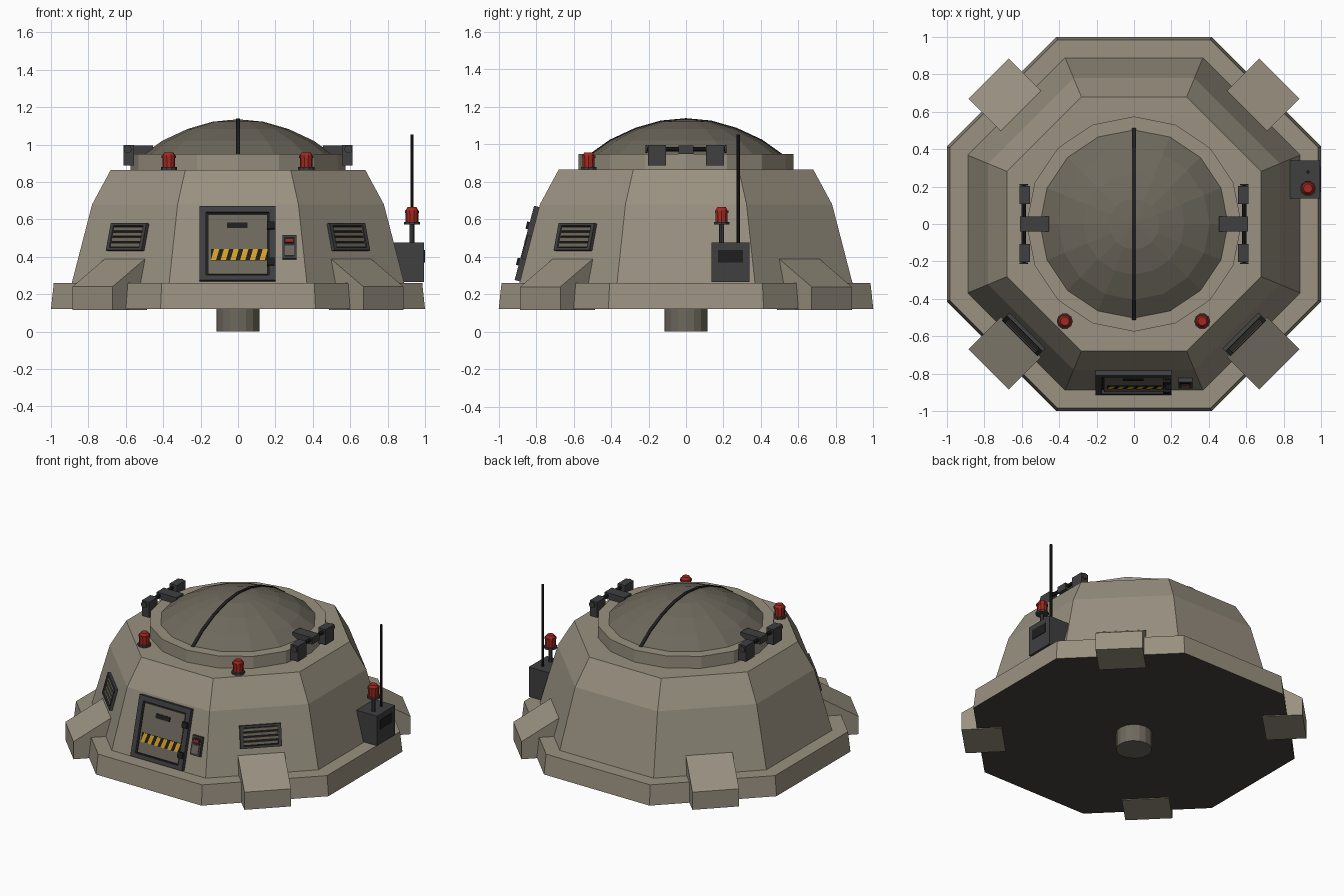
import bpy, bmesh, math
from mathutils import Matrix, Vector

if "Cube" in bpy.data.objects:
    bpy.data.objects.remove(bpy.data.objects["Cube"])


def material(name, rgb):
    m = bpy.data.materials.new(name)
    m.diffuse_color = (*rgb, 1)
    m.use_nodes = True
    m.node_tree.nodes["Principled BSDF"].inputs["Base Color"].default_value = m.diffuse_color
    return m


STONE = material("beige plating", (0.32, 0.285, 0.22))
OLIVE = material("dark olive metal", (0.155, 0.14, 0.108))
UNDER = material("underside brown", (0.06, 0.055, 0.047))
GREY = material("dark grey", (0.05, 0.05, 0.053))
BLACK = material("black", (0.013, 0.013, 0.014))
RED = material("warning red", (0.36, 0.022, 0.014))
YELLOW = material("hazard yellow", (0.66, 0.36, 0.02))
I = Matrix.Identity(4)


def finish(name, bm, mats, M=I):
    bmesh.ops.recalc_face_normals(bm, faces=bm.faces)
    me = bpy.data.meshes.new(name)
    bm.to_mesh(me)
    bm.free()
    for m in mats:
        me.materials.append(m)
    ob = bpy.data.objects.new(name, me)
    ob.matrix_world = M
    bpy.context.collection.objects.link(ob)
    return ob


def lathe(name, mat, profile, n, M=I, octa=False):
    """Stacked regular polygons; octa treats radii as apothems with flat sides facing the axes."""
    bm = bmesh.new()
    k = 1 / math.cos(math.pi / n) if octa else 1
    off = math.pi / n if octa else 0
    rings = []
    for r, z in profile:
        if r == 0:
            rings.append([bm.verts.new((0, 0, z))])
        else:
            rings.append([bm.verts.new((r * k * math.cos(off + math.tau * i / n),
                                        r * k * math.sin(off + math.tau * i / n), z)) for i in range(n)])
    for a, b in zip(rings, rings[1:]):
        for i in range(n):
            j = (i + 1) % n
            bm.faces.new([a[i], a[j], b[0]] if len(b) == 1 else [a[i], a[j], b[j], b[i]])
    for r in (rings[0], rings[-1]):
        if len(r) > 1:
            bm.faces.new(r)
    return finish(name, bm, [mat], M)


def boxes(name, mat, items, M=I):
    """Boxes given as x0, x1, y0, y1, z0, z1."""
    bm = bmesh.new()
    for x0, x1, y0, y1, z0, z1 in items:
        T = Matrix.Translation(((x0 + x1) / 2, (y0 + y1) / 2, (z0 + z1) / 2))
        S = Matrix.Diagonal((x1 - x0, y1 - y0, z1 - z0, 1))
        bmesh.ops.create_cube(bm, size=1, matrix=T @ S)
    return finish(name, bm, [mat], M)


def extrude_poly(name, mat, points, vec, M=I):
    bm = bmesh.new()
    f = bm.faces.new([bm.verts.new(p) for p in points])
    ext = bmesh.ops.extrude_face_region(bm, geom=[f])["geom"]
    bmesh.ops.translate(bm, vec=vec, verts=[g for g in ext if isinstance(g, bmesh.types.BMVert)])
    if not f.is_valid or len(bm.faces) < len(points) + 2:
        bm.faces.new([v for v in bm.verts][:len(points)])
    return finish(name, bm, [mat], M)


def wall(angle, z):
    """Frame on the lower sloped wall: x along it, y up the slope, z outward."""
    o = Vector((math.cos(angle), math.sin(angle), 0))
    t = Vector((-o.y, o.x, 0))
    s = (Vector((0, 0, 0.42)) - o * 0.11).normalized()
    n = t.cross(s)
    p = o * (0.89 - (z - 0.26) * 0.11 / 0.42) + Vector((0, 0, z))
    M = Matrix((t, s, n)).transposed().to_4x4()
    M.translation = p
    return M


# Main shell
base = lathe("base_skirt", STONE, [(1.0, 0.12), (0.985, 0.26)], 8, octa=True)
base.data.materials.append(UNDER)
for p in base.data.polygons:
    if p.normal.z < -0.9:
        p.material_index = 1
lathe("bunker_wall", STONE, [(0.89, 0.255), (0.78, 0.68), (0.68, 0.865)], 8, octa=True)
lathe("roof_ring", STONE, [(0.575, 0.86), (0.575, 0.95)], 16)
dome_profile = [(0.51, 0.945), (0.405, 1.02), (0.27, 1.083), (0.135, 1.122), (0, 1.135)]
lathe("dome", OLIVE, dome_profile, 16)
lathe("bottom_post", OLIVE, [(0.115, 0), (0.115, 0.125)], 16)

# Dark seam strip over the dome
arc = [(-r, z) for r, z in dome_profile] + [(r, z) for r, z in dome_profile[-2::-1]]
bm = bmesh.new()
rows = [[bm.verts.new((x, y * 1.005, z + dz)) for x, dz in
         ((-0.011, -0.01), (-0.011, 0.005), (0.011, 0.005), (0.011, -0.01))] for y, z in arc]
for a, b in zip(rows, rows[1:]):
    for i in range(4):
        bm.faces.new([a[i], a[(i + 1) % 4], b[(i + 1) % 4], b[i]])
bm.faces.new(rows[0])
bm.faces.new(rows[-1])
finish("dome_seam", bm, [BLACK])

# Corner buttresses
for k in range(4):
    R = Matrix.Rotation(math.pi / 4 + k * math.pi / 2, 4, 'Z')
    extrude_poly("buttress", STONE, [(0.84, -0.152, 0.115), (1.1, -0.152, 0.115), (1.1, -0.152, 0.24),
                                     (0.857, -0.152, 0.387), (0.84, -0.152, 0.387)], (0, 0.304, 0), R)

# Front door
D = wall(-math.pi / 2, 0.467)
boxes("door_frame", GREY, [(-0.205, -0.17, -0.205, 0.205, -0.02, 0.028),
                           (0.165, 0.2, -0.205, 0.205, -0.02, 0.028),
                           (-0.17, 0.165, 0.17, 0.205, -0.02, 0.028),
                           (-0.17, 0.165, -0.205, -0.178, -0.02, 0.028)], D)
boxes("door_gap", BLACK, [(-0.17, 0.165, -0.178, 0.17, -0.01, 0.008)], D)
boxes("door_panel", OLIVE, [(-0.16, 0.157, -0.17, 0.16, 0, 0.02)], D)
boxes("door_slot", BLACK, [(-0.06, 0.05, 0.083, 0.113, 0.018, 0.026)], D)
boxes("door_hinges", BLACK, [(0.155, 0.195, v - 0.02, v + 0.02, 0.015, 0.042) for v in (-0.105, 0.095)], D)
boxes("hazard_backing", BLACK, [(-0.145, 0.16, -0.095, -0.034, 0.018, 0.024)], D)
bm = bmesh.new()
for i in range(6):
    x = -0.145 + i * 0.052
    bm.faces.new([bm.verts.new(p) for p in ((x, -0.095, 0.0255), (x + 0.028, -0.095, 0.0255),
                                            (x + 0.045, -0.034, 0.0255), (x + 0.017, -0.034, 0.0255))])
finish("hazard_stripes", bm, [YELLOW], D)

# Keypad beside the door
boxes("keypad_box", GREY, [(0.237, 0.312, -0.085, 0.045, -0.01, 0.022)], D)
boxes("keypad_plate", OLIVE, [(0.25, 0.299, -0.07, -0.015, 0.02, 0.026)], D)
boxes("keypad_screen", BLACK, [(0.247, 0.302, -0.008, 0.034, 0.02, 0.025)], D)
boxes("keypad_light", RED, [(0.255, 0.294, 0.004, 0.02, 0.022, 0.029)], D)

# Vents on the front diagonal walls
for a in (-math.pi / 4, -3 * math.pi / 4):
    V = wall(a, 0.503)
    boxes("vent_frame", GREY, [(-0.135, 0.135, 0.06, 0.075, -0.01, 0.02), (-0.135, 0.135, -0.075, -0.06, -0.01, 0.02),
                               (-0.135, -0.112, -0.06, 0.06, -0.01, 0.02), (0.112, 0.135, -0.06, 0.06, -0.01, 0.02)], V)
    boxes("vent_back", BLACK, [(-0.112, 0.112, -0.06, 0.06, -0.01, 0.004)], V)
    boxes("vent_slats", OLIVE, [(-0.112, 0.112, v - 0.01, v + 0.01, 0, 0.014)
                                for v in (-0.045, -0.015, 0.015, 0.045)], V)

# Dome latches on both sides
for side in (1, -1):
    R = I if side == 1 else Matrix.Rotation(math.pi, 4, 'Z')
    boxes("latch_arm", GREY, [(0.455, 0.61, -0.04, 0.04, 0.948, 0.995)], R)
    boxes("latch_block", GREY, [(0.555, 0.612, y - 0.048, y + 0.048, 0.888, 0.998) for y in (-0.155, 0.155)], R)
    Y = R @ Matrix.Translation((0.59, 0, 0.975)) @ Matrix.Rotation(math.pi / 2, 4, 'X')
    lathe("latch_rod", BLACK, [(0.012, -0.21), (0.012, 0.21)], 8, Y)
    for e in (-0.215, 0.205):
        lathe("latch_rod_cap", GREY, [(0.022, e), (0.022, e + 0.01)], 8, Y)

# Equipment box with mast on the right wall
extrude_poly("equipment_box", GREY, [(0.81, 0.137, 0.265), (0.995, 0.137, 0.265),
                                     (0.995, 0.137, 0.475), (0.81, 0.137, 0.475)], (0, 0.203, 0))
boxes("equipment_panel", BLACK, [(0.992, 0.999, 0.17, 0.303, 0.37, 0.437)])
lathe("antenna_mast", BLACK, [(0.009, 0), (0.009, 0.58)], 8, Matrix.Translation((0.93, 0.278, 0.473)))
lathe("beacon_post", GREY, [(0.013, 0), (0.013, 0.11)], 8, Matrix.Translation((0.93, 0.19, 0.473)))

# Warning beacons
for x, y, z in ((-0.37, -0.52, 0.865), (0.365, -0.52, 0.865), (0.93, 0.19, 0.572)):
    T = Matrix.Translation((x, y, z))
    lathe("beacon_base", GREY, [(0.043, 0), (0.043, 0.014)], 10, T)
    lathe("beacon_lens", RED, [(0.034, 0.012), (0.034, 0.075), (0.024, 0.093)], 10, T)
    lathe("beacon_collar", RED, [(0.038, 0.062), (0.038, 0.076)], 10, T)
